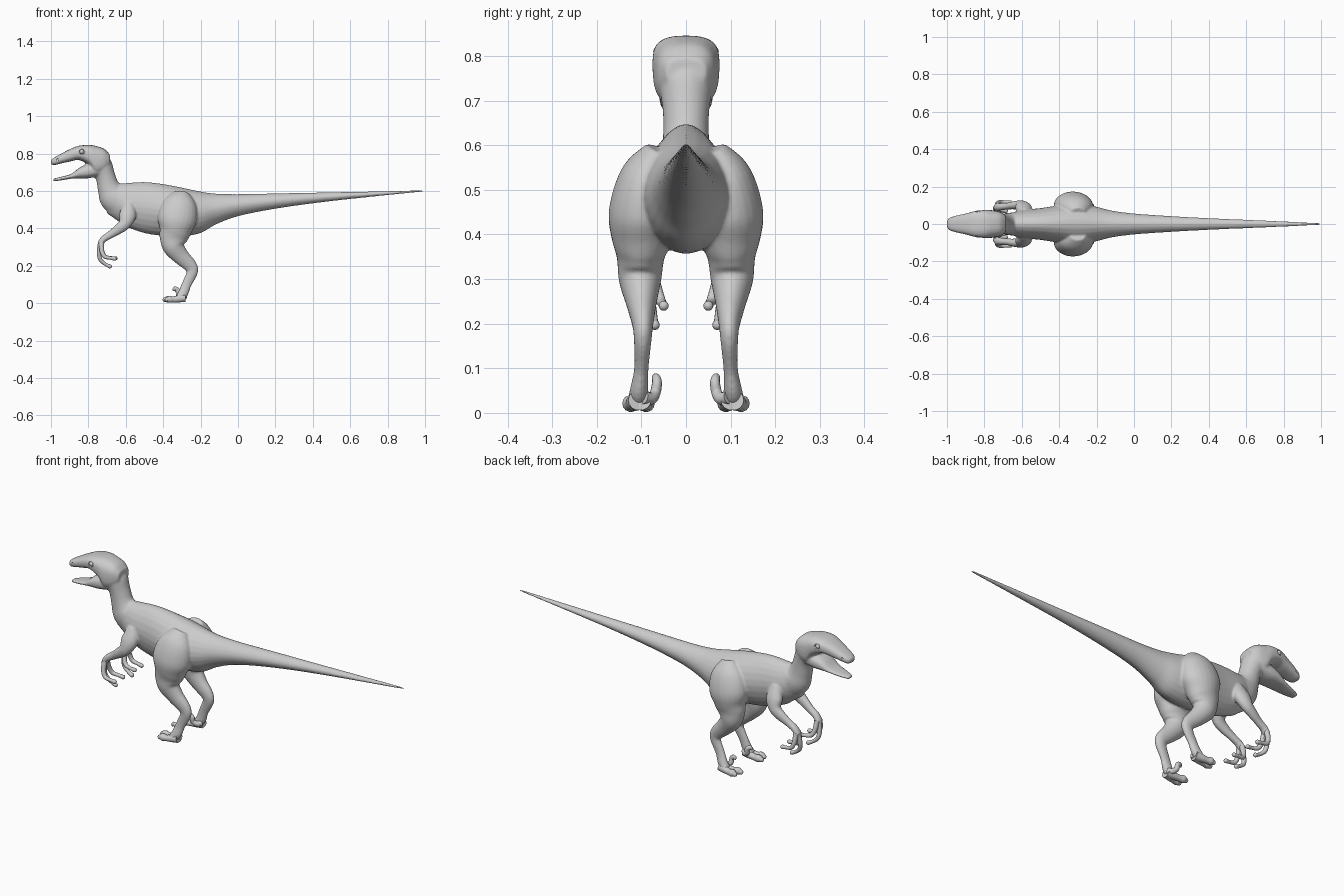
import bpy, bmesh, math
from mathutils import Vector, Matrix


def catmull(p, steps):
    """Smoothly resample a list of number tuples."""
    out = []
    for i in range(len(p) - 1):
        a, b, c, d = p[max(i - 1, 0)], p[i], p[i + 1], p[min(i + 2, len(p) - 1)]
        for k in range(steps):
            t = k / steps
            out.append([0.5 * (2 * q + (r - o) * t + (2 * o - 5 * q + 4 * r - s) * t * t
                               + (3 * q - o - 3 * r + s) * t ** 3)
                        for o, q, r, s in zip(a, b, c, d)])
    out.append(list(p[-1]))
    return out


def loft(bm, stations, e=1.0, sides=24, steps=5, upright=False):
    """Skin rings of (x, y, z, half depth, half width); e < 1 is boxy, e > 1 is keeled."""
    st = catmull(stations, steps)
    pos = [Vector(s[:3]) for s in st]
    rings = []
    for i, s in enumerate(st):
        t = (pos[min(i + 1, len(st) - 1)] - pos[max(i - 1, 0)]).normalized()
        side = Vector((0, 1, 0))
        up = Vector((0, 0, 1))
        if not upright:
            side = (side - t * t.y).normalized()
            up = t.cross(side)
        ring = []
        for k in range(sides):
            a = 2 * math.pi * k / sides
            c, n = math.cos(a), math.sin(a)
            ring.append(bm.verts.new(pos[i]
                        + side * s[4] * math.copysign(abs(c) ** e, c)
                        + up * s[3] * math.copysign(abs(n) ** e, n)))
        rings.append(ring)
    for r, q in zip(rings, rings[1:]):
        for k in range(sides):
            j = (k + 1) % sides
            bm.faces.new((r[k], r[j], q[j], q[k]))
    bm.faces.new(rings[0])
    bm.faces.new(rings[-1])


def profile(rows):
    """(x, top, bottom, half width) rows to upright loft stations."""
    return [(x, 0, (t + b) / 2, (t - b) / 2, w) for x, t, b, w in rows]


def flip(stations, s):
    return [(p[0], p[1] * s, *p[2:]) for p in stations]


def finish(bm, name):
    bmesh.ops.recalc_face_normals(bm, faces=bm.faces)
    for f in bm.faces:
        f.smooth = len(f.verts) < 5
    me = bpy.data.meshes.new(name)
    bm.to_mesh(me)
    bm.free()
    ob = bpy.data.objects.new(name, me)
    bpy.context.collection.objects.link(ob)
    return ob


def ball(bm, x, y, z, r):
    bmesh.ops.create_uvsphere(bm, u_segments=20, v_segments=12, radius=r,
                              matrix=Matrix.Translation((x, y, z)))


skin = bmesh.new()

# Torso and tail
loft(skin, profile([
    (-.70, .60, .48, .035), (-.65, .637, .445, .06), (-.6, .642, .41, .075),
    (-.5, .648, .375, .085), (-.4, .637, .36, .10), (-.3, .618, .357, .11),
    (-.2, .597, .375, .092), (-.12, .586, .42, .072), (0, .583, .465, .056),
    (.2, .587, .505, .042), (.45, .592, .54, .029), (.75, .598, .573, .017),
    (1, .605, .597, .005)]), e=1.1, upright=True)

# Neck
loft(skin, [(-.59, 0, .54, .10, .065), (-.66, 0, .565, .083, .06), (-.69, 0, .615, .061, .052),
            (-.708, 0, .675, .053, .052), (-.73, 0, .735, .058, .06), (-.745, 0, .79, .045, .062)])

# Skull with upper jaw
loft(skin, profile([
    (-.685, .795, .735, .045), (-.715, .825, .70, .064), (-.76, .841, .685, .074),
    (-.795, .846, .735, .075), (-.85, .842, .765, .069), (-.9, .823, .757, .056),
    (-.95, .797, .746, .045), (-.985, .777, .738, .034), (-1, .766, .745, .018)]),
    e=.75, upright=True)

# Lower jaw
loft(skin, profile([
    (-.74, .75, .68, .058), (-.80, .745, .668, .06), (-.845, .727, .667, .056),
    (-.89, .692, .666, .047), (-.94, .677, .658, .036), (-.988, .666, .651, .02)]),
    e=.8, upright=True)

# Limbs
leg = [(-.30, .06, .59, .04, .03), (-.31, .085, .53, .09, .062), (-.325, .098, .45, .105, .075),
       (-.335, .10, .39, .086, .067), (-.345, .102, .345, .075, .053), (-.343, .103, .3, .058, .048),
       (-.305, .10, .25, .045, .035), (-.255, .097, .2, .036, .024), (-.245, .097, .165, .03, .02),
       (-.275, .10, .1, .026, .016), (-.295, .105, .05, .027, .021), (-.32, .106, .022, .02, .026)]
arm = [(-.585, .06, .53, .03, .025), (-.59, .085, .47, .045, .032), (-.605, .10, .425, .033, .027),
       (-.64, .10, .395, .027, .022), (-.68, .095, .368, .021, .018), (-.718, .092, .343, .018, .02),
       (-.737, .09, .315, .016, .023)]
for s in (1, -1):
    loft(skin, flip(leg, s))
    loft(skin, flip(arm, s))

# Fuse the skin into one smooth surface
body = finish(skin, "body")
m = body.modifiers.new("fuse", 'REMESH')
m.mode = 'VOXEL'
m.voxel_size = .0055
m.use_smooth_shade = True
m = body.modifiers.new("soften", 'SMOOTH')
m.factor = .5
m.iterations = 5

# Eye sockets and nostrils
bm = bmesh.new()
for s in (1, -1):
    ball(bm, -.835, s * .074, .81, .016)
    ball(bm, -.965, s * .043, .768, .007)
cutter = finish(bm, "socket_cutter")
cutter.hide_render = True
cutter.hide_viewport = True
m = body.modifiers.new("sockets", 'BOOLEAN')
m.operation = 'DIFFERENCE'
m.object = cutter

# Fingers, toes, raised claws and eyes on each side
fingers = [
    [(-.73, .08, .325), (-.727, .066, .28), (-.712, .056, .25), (-.68, .05, .243), (-.655, .05, .24)],
    [(-.735, .09, .325), (-.743, .084, .27), (-.735, .077, .232), (-.708, .072, .208), (-.685, .07, .197)],
    [(-.73, .10, .325), (-.728, .112, .28), (-.714, .117, .25), (-.685, .117, .242), (-.66, .115, .238)]]
toes = [
    [(-.285, .10, .028), (-.32, .095, .023), (-.35, .091, .02), (-.375, .089, .021), (-.391, .088, .019)],
    [(-.285, .108, .028), (-.32, .116, .023), (-.345, .121, .02), (-.365, .124, .021), (-.38, .125, .018)]]
claw = [(-.285, .095, .035, .015, .015), (-.30, .078, .032, .014, .013), (-.318, .069, .045, .013, .012),
        (-.322, .065, .068, .013, .011), (-.338, .068, .077, .012, .009), (-.345, .07, .066, .004, .004)]
for s, side in ((1, "left"), (-1, "right")):
    for name, paths, radii in (("fingers", fingers, (.014, .012, .011, .009, .011)),
                               ("toes", toes, (.022, .019, .016, .019, .012))):
        bm = bmesh.new()
        for path in paths:
            loft(bm, flip([(*p, r, r) for p, r in zip(path, radii)], s), sides=14)
            ball(bm, path[-1][0], path[-1][1] * s, path[-1][2], radii[-1])
        finish(bm, f"{name}_{side}")
    bm = bmesh.new()
    loft(bm, flip(claw, s), sides=14)
    finish(bm, f"raised_claw_{side}")
    bm = bmesh.new()
    ball(bm, -.835, s * .061, .81, .0125)
    finish(bm, f"eye_{side}")
